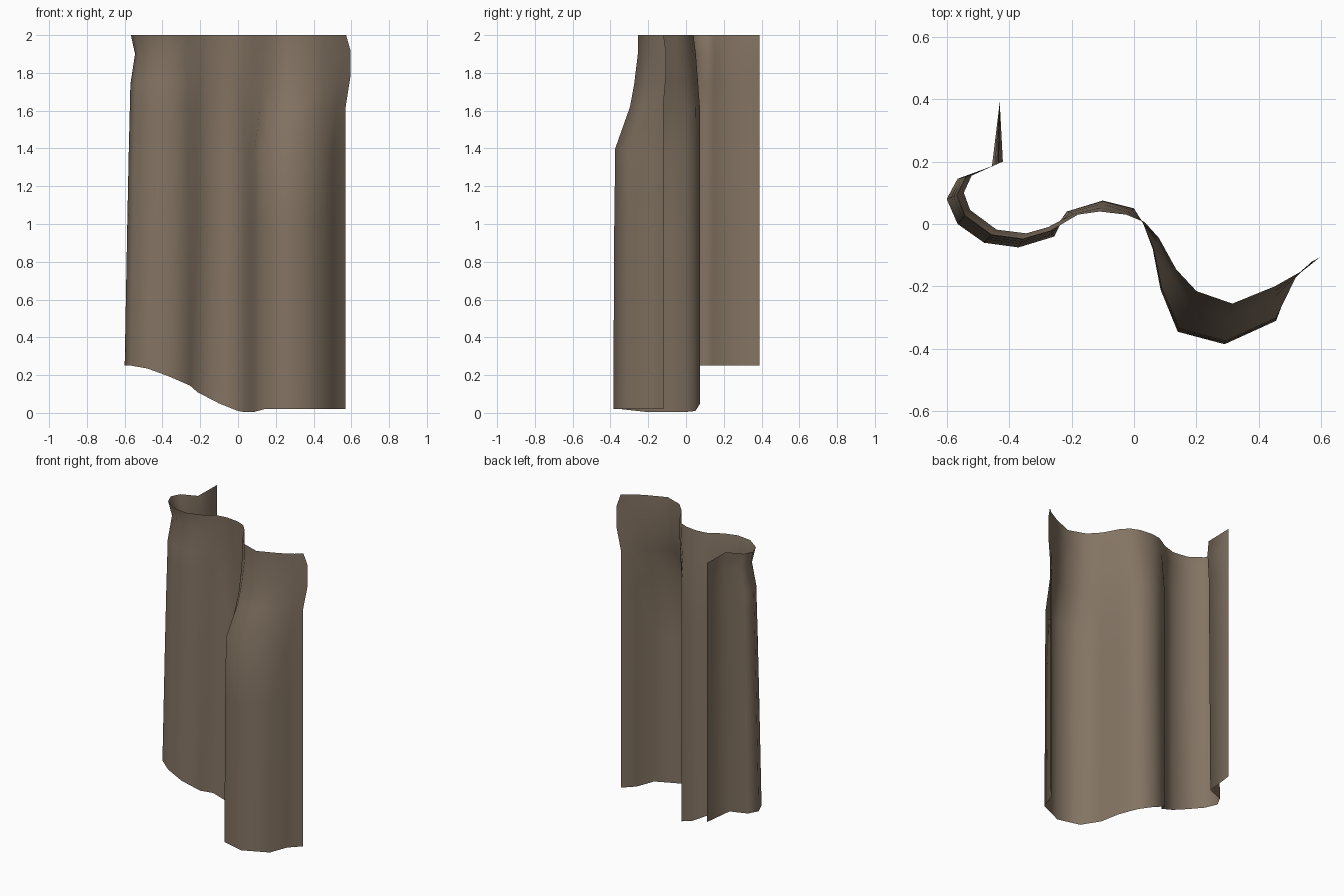
import bpy
import bmesh

if "Cube" in bpy.data.objects:
    bpy.data.objects.remove(bpy.data.objects["Cube"])

cloth = bpy.data.materials.new("brown_cloth")
cloth.use_nodes = True
colour = (0.23, 0.175, 0.125, 1)
cloth.diffuse_color = colour
bsdf = cloth.node_tree.nodes["Principled BSDF"]
bsdf.inputs["Base Color"].default_value = colour
bsdf.inputs["Roughness"].default_value = 0.9

# Pleat paths, left to right: hem x, y, z, then gathered heading x, y
left_fold = [
    (-.43, .39, .25, -.43, .39),
    (-.455, .185, .25, -.42, .2),
    (-.565, .145, .25, -.52, .155),
    (-.6, .08, .25, -.545, .1),
    (-.565, 0, .25, -.525, .045),
    (-.48, -.06, .235, -.44, -.018),
    (-.37, -.075, .195, -.345, -.03),
    (-.255, -.04, .145, -.275, -.01),
]
middle_fold = [
    (-.215, .04, .11, -.18, .03),
    (-.1, .075, .05, -.11, .04),
    (0, .05, .01, -.025, .03),
    (.03, 0, .005, .035, .005),
]
right_fold = [
    (.06, -.08, .005, .08, -.045),
    (.085, -.21, .005, .135, -.145),
    (.14, -.345, .02, .2, -.215),
    (.29, -.385, .02, .315, -.255),
    (.455, -.31, .02, .45, -.2),
    (.5, -.19, .02, .53, -.155),
]
right_edge = [(.57, -.12, .02, .595, -.107)]

# How far each fold is drawn to its heading shape, as height: amount
gather = [
    (left_fold, {1: .25, 1.4: .4, 1.62: .5, 1.74: .55, 1.9: 1, 2: .6}),
    (middle_fold, {1: 0, 1.4: 0, 1.62: .05, 1.74: .3, 1.9: .65, 2: 1}),
    (right_fold, {1: .04, 1.4: .08, 1.62: .68, 1.74: .85, 1.9: 1, 2: 1}),
    (right_edge, {1: 0, 1.4: 0, 1.62: 0, 1.78: 1, 1.92: 1, 2: .1}),
]

# Curtain sheet, built one vertical thread at a time
bm = bmesh.new()
threads = []
for fold, amounts in gather:
    for x0, y0, z0, x1, y1 in fold:
        thread = [bm.verts.new((x0, y0, z0))]
        for z, t in amounts.items():
            thread.append(bm.verts.new((x0 + (x1 - x0) * t, y0 + (y1 - y0) * t, z)))
        threads.append(thread)
for a, b in zip(threads, threads[1:]):
    for i in range(len(a) - 1):
        bm.faces.new((a[i], b[i], b[i + 1], a[i + 1]))

mesh = bpy.data.meshes.new("curtain")
bm.to_mesh(mesh)
bm.free()
mesh.materials.append(cloth)
mesh.shade_smooth()
curtain = bpy.data.objects.new("curtain", mesh)
bpy.context.collection.objects.link(curtain)
